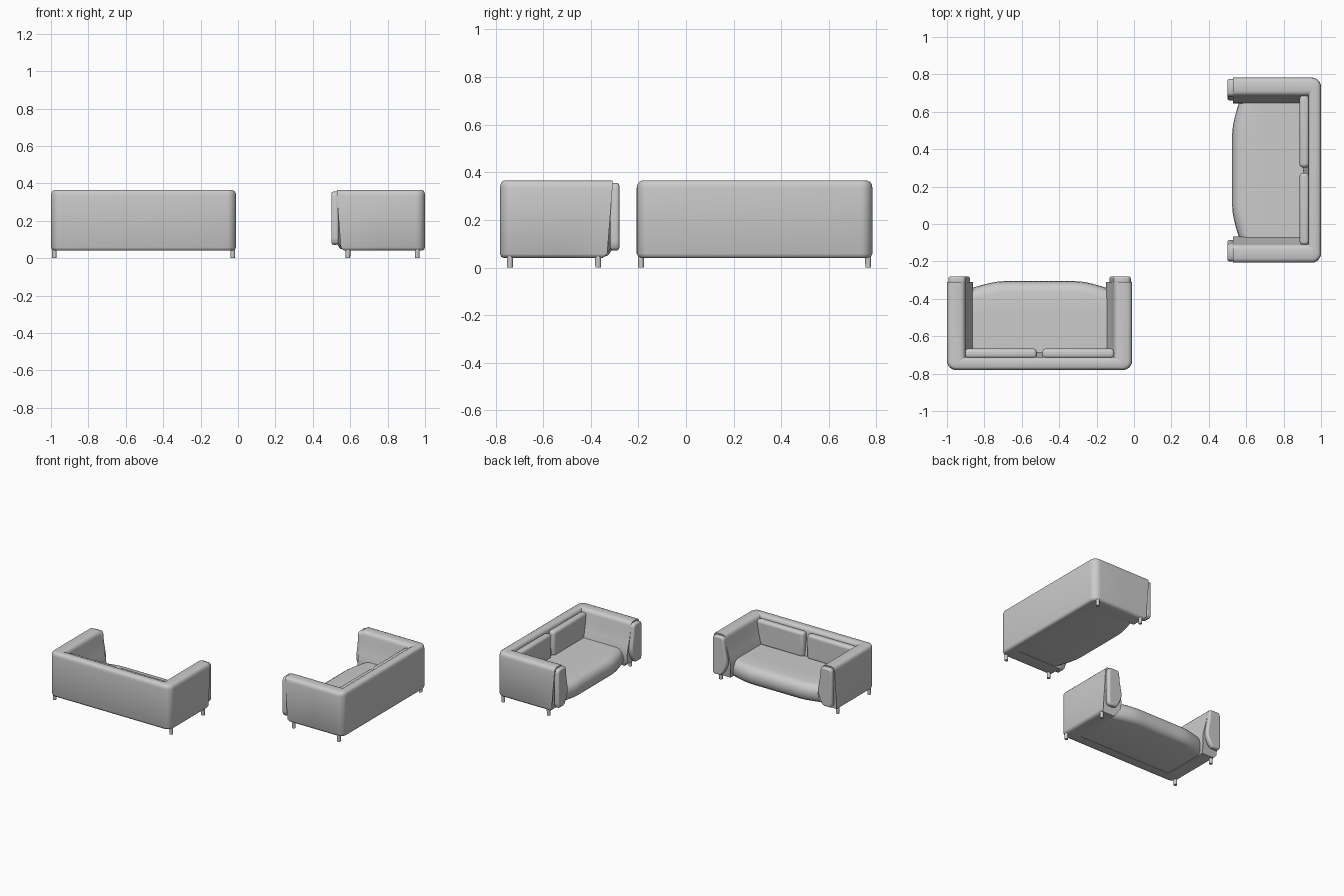
import bpy, bmesh, math
from mathutils import Matrix

if "Cube" in bpy.data.objects:
    bpy.data.objects.remove(bpy.data.objects["Cube"])


def finish(name, bm, place, bevel=0.0):
    bmesh.ops.recalc_face_normals(bm, faces=bm.faces)
    mesh = bpy.data.meshes.new(name)
    bm.to_mesh(mesh)
    bm.free()
    ob = bpy.data.objects.new(name, mesh)
    bpy.context.collection.objects.link(ob)
    ob.matrix_world = place
    if bevel:
        mod = ob.modifiers.new("Rounded edges", 'BEVEL')
        mod.width, mod.segments = bevel, 4
        mod.limit_method, mod.angle_limit = 'ANGLE', math.radians(60)
    bpy.ops.object.select_all(action='DESELECT')
    bpy.context.view_layer.objects.active = ob
    ob.select_set(True)
    bpy.ops.object.shade_smooth_by_angle(angle=math.radians(50))


def loft(rings):
    """Join closed cross-sections into a capped solid."""
    bm = bmesh.new()
    rows = [[bm.verts.new(p) for p in ring] for ring in rings]
    n = len(rows[0])
    for a, b in zip(rows, rows[1:]):
        for i in range(n):
            j = (i + 1) % n
            bm.faces.new((a[i], a[j], b[j], b[i]))
    bm.faces.new(rows[0])
    bm.faces.new(rows[-1])
    return bm


def prism(outline, y0, y1):
    return loft([[(x, y, z) for x, z in outline] for y in (y0, y1)])


# Arm/back cross-section: inward offset, height
SHELL = [(.025, .04), (.008, .044), (0, .058), (0, .335), (.003, .35),
         (.010, .36), (.022, .365), (.072, .365), (.085, .361), (.094, .352),
         (.098, .338), (.106, .28), (.122, .22), (.135, .175), (.14, .14),
         (.135, .09), (.11, .04)]


def shell_path(d, z):
    """Plan line of the U-shaped shell at one inward offset."""
    w, back, r = .495 - d, .7 * d, max(.05 - d, .003)
    front = .472 - max(0, .08 - z)
    pts = [(-w, front), (-w, .25)]
    for i in range(7):
        a = math.pi + i * math.pi / 12
        pts.append((-w + r + r * math.cos(a), back + r + r * math.sin(a)))
    pts += [(-x, y) for x, y in reversed(pts)]
    return [(x, y, z) for x, y in pts]


# Seat side profile: depth, height
SEAT = [(.05, .042), (.43, .042), (.455, .052), (.47, .075), (.475, .105),
        (.471, .132), (.458, .154), (.44, .166), (.415, .172), (.3, .172),
        (.05, .172)]


def seat_ring(u):
    t = max(0, (abs(u) - .2) / .17)
    return [(u, v - (.04 * t ** 1.5 if v > .4 else 0), z) for v, z in SEAT]


# Shield-shaped arm front
PAD = [(.474, .072), (.486, .085), (.488, .11), (.488, .33), (.483, .347),
       (.47, .356), (.412, .356), (.399, .349), (.394, .33), (.39, .28),
       (.38, .225), (.373, .185), (.376, .15), (.395, .105), (.413, .078),
       (.428, .072)]
CUSHION = [(.014, .16), (.014, .345), (.402, .345), (.39, .26), (.37, .16)]


def sofa(label, place):
    # Arms and back in one shell
    paths = [shell_path(d, z) for d, z in SHELL]
    finish(label + "_arms_and_back", loft(list(zip(*paths))), place)
    # Bowed seat
    finish(label + "_seat",
           loft([seat_ring(-.385 + .77 * i / 28) for i in range(29)]), place)
    for side, s in (("left", -1), ("right", 1)):
        # Arm fronts
        finish(f"{label}_{side}_arm_front",
               prism([(s * x, z) for x, z in PAD], .462, .501), place, .012)
        # Back cushions
        finish(f"{label}_{side}_cushion",
               prism([(s * x, z) for x, z in CUSHION], .062, .115), place, .02)
        # Legs
        for end, v in (("back", .042), ("front", .412)):
            bm = bmesh.new()
            bmesh.ops.create_cone(
                bm, cap_ends=True, segments=20, radius1=.012, radius2=.013,
                depth=.07, matrix=Matrix.Translation((s * .477, v, .035)))
            finish(f"{label}_{side}_{end}_leg", bm, place)


sofa("first_sofa", Matrix.Translation((-.505, -.781, 0)))
sofa("second_sofa", Matrix.Translation((1, .288, 0)) @ Matrix.Rotation(math.pi / 2, 4, 'Z'))
